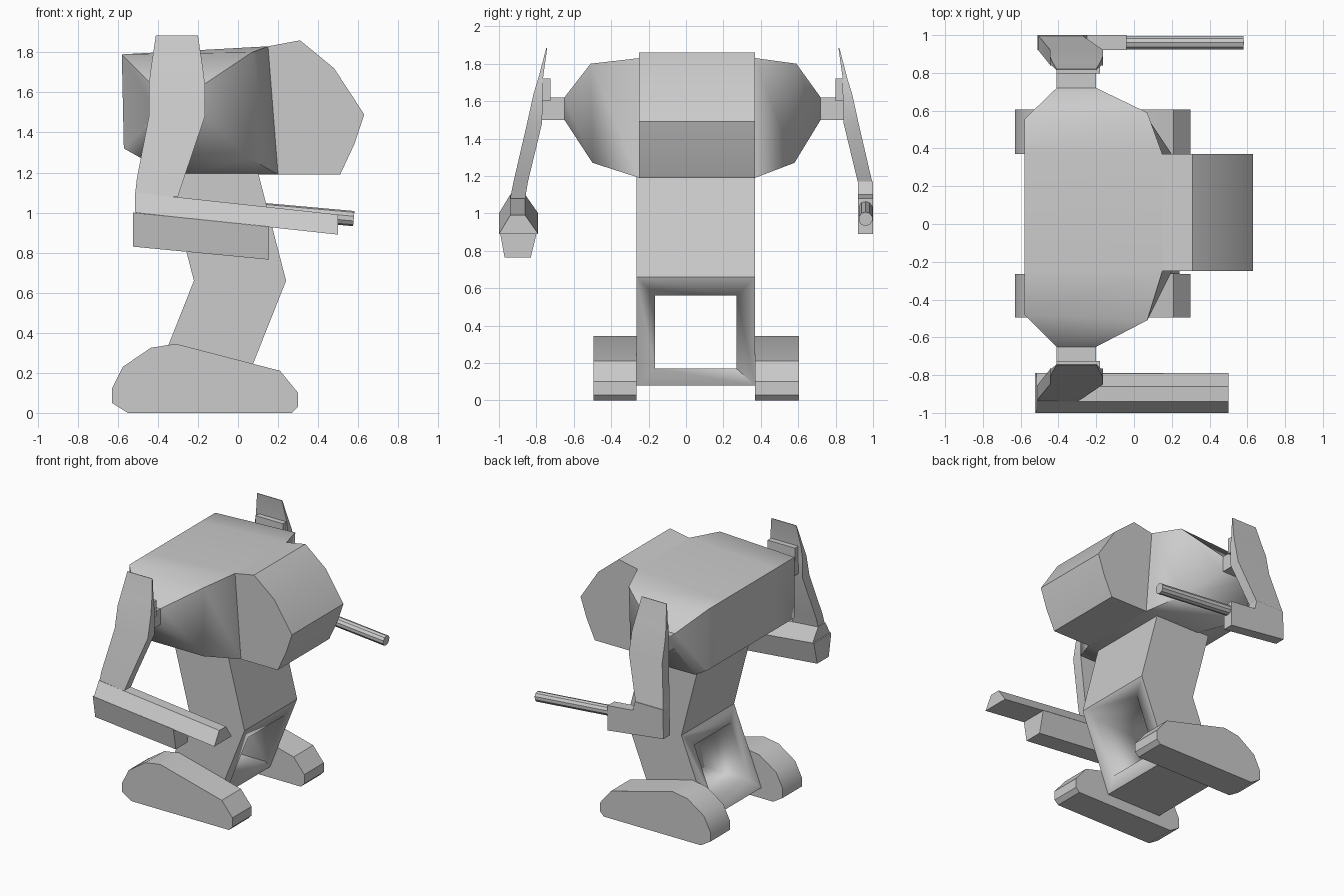
import bpy, bmesh, math
from mathutils import Vector

if "Cube" in bpy.data.objects:
    bpy.data.objects.remove(bpy.data.objects["Cube"])


def loft(name, rings, angle=30):
    """Closed solid through matching rings of points."""
    bm = bmesh.new()
    loops = [[bm.verts.new(p) for p in r] for r in rings]
    n = len(loops[0])
    for a, b in zip(loops, loops[1:]):
        for i in range(n):
            j = (i + 1) % n
            bm.faces.new((a[i], a[j], b[j], b[i]))
    bm.faces.new(loops[0][::-1])
    bm.faces.new(loops[-1])
    bmesh.ops.recalc_face_normals(bm, faces=bm.faces)
    me = bpy.data.meshes.new(name)
    bm.to_mesh(me)
    bm.free()
    ob = bpy.data.objects.new(name, me)
    bpy.context.collection.objects.link(ob)
    bpy.ops.object.select_all(action='DESELECT')
    ob.select_set(True)
    bpy.context.view_layer.objects.active = ob
    bpy.ops.object.shade_smooth_by_angle(angle=math.radians(angle))
    return ob


def slab(name, profile, y0, y1, angle=30):
    """Side profile (x, z) extruded across y."""
    return loft(name, [[(x, y, z) for x, z in profile] for y in (y0, y1)], angle)


# Head
slab("head", [(0.15, 1.83), (0.31, 1.86), (0.48, 1.72), (0.63, 1.49),
              (0.58, 1.34), (0.51, 1.19), (0.20, 1.19)], -0.25, 0.37)

# Torso tapering to both shoulders
mid = [(-0.58, 1.79), (0.15, 1.83), (0.20, 1.19), (-0.26, 1.19), (-0.57, 1.32)]
side = [(-0.58, 1.79), (0.07, 1.80), (0.06, 1.27), (-0.48, 1.27), (-0.57, 1.32)]
joint = [(-0.41, 1.62), (-0.20, 1.62), (-0.20, 1.50), (-0.40, 1.50), (-0.41, 1.51)]
side_y_right = [-0.48, -0.51, -0.50, -0.50, -0.49]
side_y_left = [0.555, 0.59, 0.58, 0.575, 0.56]


def ring(profile, y):
    ys = y if isinstance(y, list) else [y] * len(profile)
    return [(x, yy, z) for (x, z), yy in zip(profile, ys)]


loft("torso", [ring(joint, -0.79), ring(joint, -0.65), ring(side, side_y_right),
               ring(mid, -0.25), ring(mid, 0.37), ring(side, side_y_left),
               ring(joint, 0.72), ring(joint, 0.86)], 48)

# Bent waist column with a rectangular opening in its lower half
column = slab("waist_column", [(-0.36, 1.20), (0.10, 1.20), (0.24, 0.66), (0.01, 0.08),
                               (-0.45, 0.08), (-0.22, 0.66)], -0.265, 0.37, 20)
cutter = slab("opening_cutter", [(-0.8, 0.17), (0.8, 0.17), (0.8, 0.56), (-0.8, 0.56)],
              -0.165, 0.27)
mod = column.modifiers.new("opening", 'BOOLEAN')
mod.object = cutter
mod.solver = 'EXACT'
bpy.context.view_layer.objects.active = column
bpy.ops.object.modifier_apply(modifier=mod.name)
bpy.data.objects.remove(cutter)

# Feet
foot = [(-0.55, 0.0), (-0.63, 0.05), (-0.63, 0.12), (-0.575, 0.23), (-0.435, 0.325),
        (-0.31, 0.345), (0.21, 0.21), (0.30, 0.10), (0.30, 0.03), (0.27, 0.0)]
slab("right_foot", foot, -0.495, -0.265)
slab("left_foot", foot, 0.37, 0.605)

# Upper arms: x range, outer y, inner y, z per section
arm = [(-0.41, -0.20, -0.747, -0.742, 1.885), (-0.435, -0.175, -0.79, -0.765, 1.72),
       (-0.445, -0.165, -0.815, -0.765, 1.64), (-0.445, -0.165, -0.85, -0.77, 1.48),
       (-0.505, -0.27, -0.922, -0.845, 1.17), (-0.515, -0.30, -0.94, -0.86, 1.08)]
for name, flip, sections in (("right", False, arm), ("left", True, arm[:-1])):
    def fy(y):
        return 0.073 - y if flip else y
    loft(name + "_upper_arm", [[(a, fy(o), z), (b, fy(o), z), (b, fy(i), z), (a, fy(i), z)]
                               for a, b, o, i, z in sections])
    slab(name + "_shoulder_ledge", [(-0.41, 1.60), (-0.41, 1.72), (-0.18, 1.72), (-0.18, 1.60)],
         fy(-0.79), fy(-0.725))


# Right forearm: tapered upper bar over a shorter lower block
def band(x, z_low, z_high, low, high):
    return [(x, low[0], z_low), (x, low[1], z_low), (x, high[1], z_high), (x, high[0], z_high)]


narrow, wide, base = (-0.94, -0.86), (-1.0, -0.79), (-0.97, -0.83)
loft("right_forearm", [band(-0.515, 1.0, 1.10, wide, narrow),
                       band(0.50, 0.89, 0.99, wide, narrow)])
loft("right_forearm_block", [band(-0.525, 0.83, 1.0, base, wide),
                             band(0.155, 0.765, 0.93, base, wide)])

# Left forearm and its thin barrel
slab("left_forearm", [(-0.505, 1.17), (-0.27, 1.17), (-0.25, 1.10), (-0.04, 1.08),
                      (-0.04, 0.89), (-0.51, 0.95)], 0.92, 1.0)
axis = Vector((0.62, 0, -0.055)).normalized()
up = axis.cross(Vector((0, -1, 0)))
circle = [Vector((0, 1, 0)) * math.cos(t) * 0.038 + up * math.sin(t) * 0.038
          for t in (math.tau * (k + 0.5) / 10 for k in range(10))]
loft("barrel", [[Vector(c) + p for p in circle]
                for c in ((-0.06, 0.96, 1.027), (0.578, 0.96, 0.97))])
